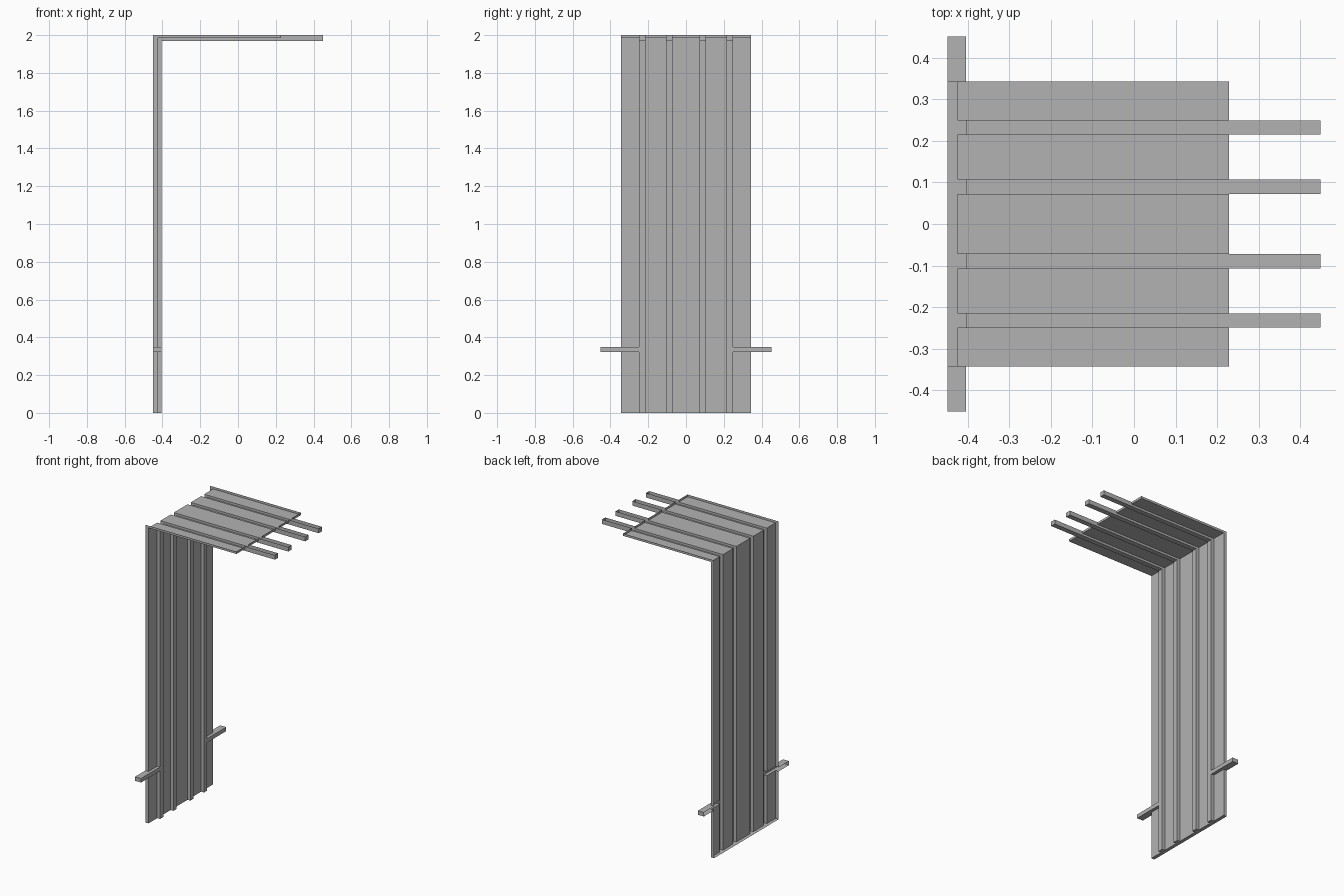
import bpy
import bmesh

cube = bpy.data.objects.get("Cube")
if cube:
    bpy.data.objects.remove(cube, do_unlink=True)

# Overall sizes
BACK, TOP = -0.449, 2.0          # open outer planes of the folded tray
HALF_WIDTH = 0.343
PANEL_X, RIB_X = -0.4255, -0.4045  # depth of the back tray and its ribs
PANEL_Z, RIB_Z = 1.985, 1.97       # depth of the roof tray and its ribs
ROOF_END, BAR_END = 0.2285, 0.449
ARM_END, ARM_LOW, ARM_HIGH = 0.452, 0.322, 0.349
RIBS = [(0.0725, 0.107), (0.2155, 0.2495)]

# Volumes of each part as (low corner, high corner)
back_panel = [((BACK, -HALF_WIDTH, 0), (PANEL_X, HALF_WIDTH, TOP))]
roof_panel = [((BACK, -HALF_WIDTH, PANEL_Z), (ROOF_END, HALF_WIDTH, TOP))]
ribs, arms = [], []
for side in (1, -1):
    for a, b in RIBS:
        y0, y1 = sorted((a * side, b * side))
        ribs.append(((BACK, y0, 0), (RIB_X, y1, TOP)))
        ribs.append(((BACK, y0, RIB_Z), (BAR_END, y1, TOP)))
    y0, y1 = sorted((RIBS[1][0] * side, ARM_END * side))
    arms.append(((BACK, y0, ARM_LOW), (RIB_X, y1, ARM_HIGH)))


def make_shell(name, boxes, material):
    """Join boxes into one thin skin, left open on the back and top planes."""
    cuts = [sorted({c[axis] for box in boxes for c in box}) for axis in range(3)]
    filled = set()
    for i in range(len(cuts[0]) - 1):
        for j in range(len(cuts[1]) - 1):
            for k in range(len(cuts[2]) - 1):
                mid = [(cuts[n][c] + cuts[n][c + 1]) / 2 for n, c in enumerate((i, j, k))]
                if any(all(lo[n] < mid[n] < hi[n] for n in range(3)) for lo, hi in boxes):
                    filled.add((i, j, k))

    bm = bmesh.new()
    verts = {}

    def vert(key):
        if key not in verts:
            verts[key] = bm.verts.new([cuts[n][key[n]] for n in range(3)])
        return verts[key]

    # Skin only the boundary between filled and empty space
    for cell in filled:
        for axis in range(3):
            for step in (-1, 1):
                near = list(cell)
                near[axis] += step
                if tuple(near) in filled:
                    continue
                level = cell[axis] + (step > 0)
                if (axis == 0 and level == 0) or (axis == 2 and cuts[2][level] == TOP):
                    continue
                u, v = (axis + 1) % 3, (axis + 2) % 3
                corners = []
                for du, dv in ((0, 0), (1, 0), (1, 1), (0, 1)):
                    key = list(cell)
                    key[axis] = level
                    key[u] += du
                    key[v] += dv
                    corners.append(vert(tuple(key)))
                bm.faces.new(corners if step > 0 else corners[::-1])

    # Merge the flat pieces into clean faces
    bmesh.ops.dissolve_limit(bm, angle_limit=0.01, verts=bm.verts[:], edges=bm.edges[:])
    mesh = bpy.data.meshes.new(name)
    bm.to_mesh(mesh)
    bm.free()
    mesh.materials.append(material)
    obj = bpy.data.objects.new(name, mesh)
    bpy.context.collection.objects.link(obj)
    return obj


# Plain grey sheet material
grey = bpy.data.materials.new("plain_grey")
grey.use_nodes = True
colour = (0.45, 0.45, 0.45, 1)
grey.diffuse_color = colour
grey.node_tree.nodes["Principled BSDF"].inputs["Base Color"].default_value = colour

make_shell("ribbed_folded_panel", back_panel + roof_panel + ribs + arms, grey)
